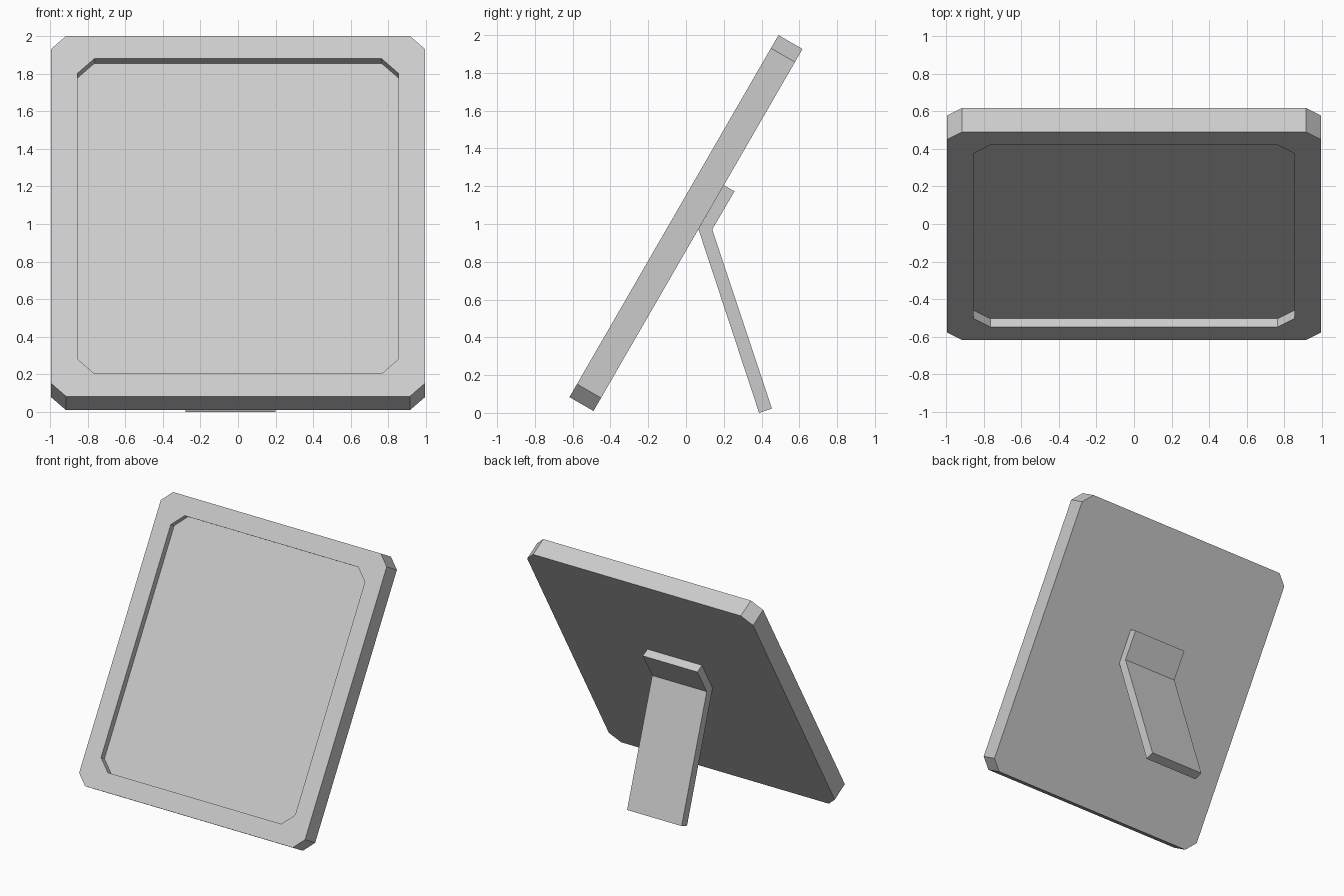
import bpy, bmesh
from math import radians, sin, cos
from mathutils import Vector

if "Cube" in bpy.data.objects:
    bpy.data.objects.remove(bpy.data.objects["Cube"])

TILT = radians(60)
W, L, T = 0.994, 2.213, 0.147           # half width, slanted length, thickness
MARGIN, DEPTH = 0.14, 0.05              # rim width, recess depth
ORIGIN = Vector((0, -0.617, 0.0835))    # bottom front edge
UP = Vector((0, cos(TILT), sin(TILT)))
BACK = Vector((0, sin(TILT), -cos(TILT)))


def finish(name, bm):
    bmesh.ops.recalc_face_normals(bm, faces=bm.faces[:])
    mesh = bpy.data.meshes.new(name)
    bm.to_mesh(mesh)
    bm.free()
    bpy.context.collection.objects.link(bpy.data.objects.new(name, mesh))


def octagon(bm, inset, cut, depth):
    """Rectangle with cut corners, lying in the tilted plane."""
    a, lo, hi = W - inset, inset, L - inset
    pts = [(-a + cut, lo), (a - cut, lo), (a, lo + cut), (a, hi - cut),
           (a - cut, hi), (-a + cut, hi), (-a, hi - cut), (-a, lo + cut)]
    return [bm.verts.new(ORIGIN + Vector((x, 0, 0)) + UP * v + BACK * depth)
            for x, v in pts]


# Tilted frame: back, outer side, front rim, recess wall and recessed panel
bm = bmesh.new()
rings = [octagon(bm, 0, 0.08, T), octagon(bm, 0, 0.08, 0),
         octagon(bm, MARGIN, 0.09, 0), octagon(bm, MARGIN, 0.09, DEPTH)]
for a, b in zip(rings, rings[1:]):
    for i in range(8):
        j = (i + 1) % 8
        bm.faces.new((a[i], a[j], b[j], b[i]))
bm.faces.new(rings[0])
bm.faces.new(rings[-1])
finish("picture_frame", bm)

# Bent support leg: side profile (y, z) extruded along x
profile = [(0.2, 1.205), (0.257, 1.173), (0.139, 0.972),
           (0.455, 0.023), (0.387, 0.0), (0.066, 0.972)]
bm = bmesh.new()
left, right = [[bm.verts.new((x, y, z)) for y, z in profile] for x in (-0.28, 0.2)]
n = len(profile)
for i in range(n):
    j = (i + 1) % n
    bm.faces.new((left[i], left[j], right[j], right[i]))
bm.faces.new(left)
bm.faces.new(right)
finish("support_leg", bm)
